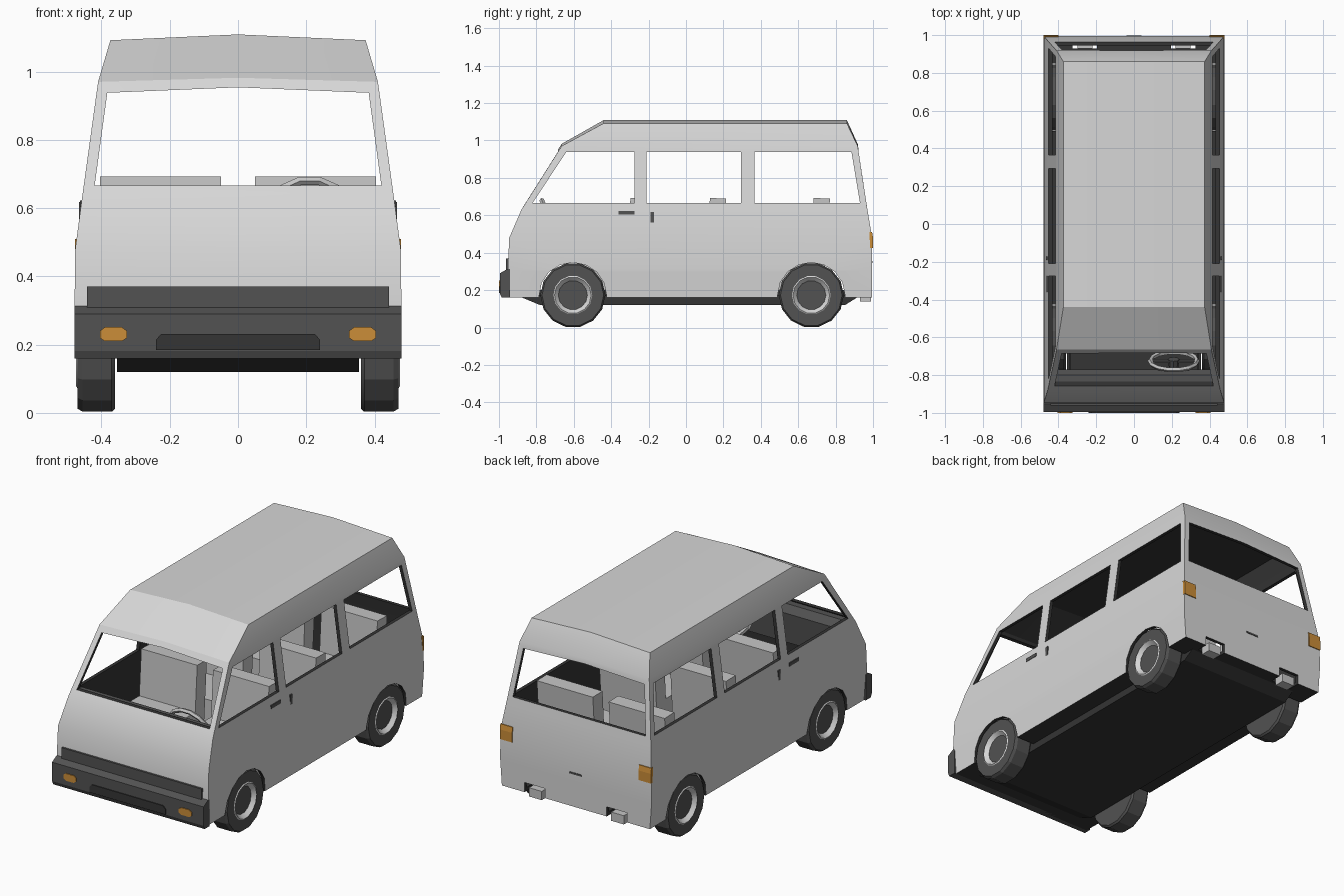
import bpy, bmesh, math
from mathutils import Matrix

if "Cube" in bpy.data.objects:
    bpy.data.objects.remove(bpy.data.objects["Cube"])


def material(name, r, g, b):
    m = bpy.data.materials.new(name)
    m.diffuse_color = (r, g, b, 1)
    m.use_nodes = True
    m.node_tree.nodes["Principled BSDF"].inputs["Base Color"].default_value = m.diffuse_color
    return m


BODY = material("light grey paint", 0.68, 0.68, 0.68)
DARK = material("dark interior", 0.035, 0.035, 0.035)
TRIM = material("charcoal trim", 0.085, 0.085, 0.085)
SEAT = material("seat grey", 0.56, 0.56, 0.56)
AMBER = material("amber lens", 0.6, 0.27, 0.04)


def finish(name, bm, *mats):
    bmesh.ops.recalc_face_normals(bm, faces=bm.faces)
    me = bpy.data.meshes.new(name)
    bm.to_mesh(me)
    bm.free()
    for m in mats:
        me.materials.append(m)
    ob = bpy.data.objects.new(name, me)
    bpy.context.collection.objects.link(ob)
    return ob


def prism(name, pts, a, b, axis, *mats):
    """Extrude a 2D outline: axis 'x' takes (y, z) points, axis 'y' takes (x, z)."""
    bm = bmesh.new()
    pos = (lambda p, t: (t, p[0], p[1])) if axis == 'x' else (lambda p, t: (p[0], t, p[1]))
    r0, r1 = ([bm.verts.new(pos(p, t)) for p in pts] for t in (a, b))
    n = len(pts)
    bm.faces.new(r0)
    bm.faces.new(r1[::-1])
    for i in range(n):
        bm.faces.new((r0[i], r0[(i + 1) % n], r1[(i + 1) % n], r1[i]))
    return finish(name, bm, *mats)


def box(name, x0, x1, y0, y1, z0, z1, mat):
    return prism(name, [(y0, z0), (y1, z0), (y1, z1), (y0, z1)], x0, x1, 'x', mat)


def smooth(ob, deg):
    bpy.ops.object.select_all(action='DESELECT')
    bpy.context.view_layer.objects.active = ob
    ob.select_set(True)
    bpy.ops.object.shade_smooth_by_angle(angle=math.radians(deg))


# Body shell: stacked rings of (z, half width, front y, back y, crown)
LEVELS = [(0.16, 0.468, -0.957, 0.995, 0), (0.31, 0.479, -0.953, 0.995, 0),
          (0.48, 0.477, -0.945, 0.995, 0), (0.63, 0.457, -0.88, 0.97, 0),
          (0.97, 0.41, -0.665, 0.918, 0.012), (1.092, 0.374, -0.44, 0.86, 0.017)]
bm = bmesh.new()
rings = []
for z, w, f, b, c in LEVELS:
    rings.append([bm.verts.new(p) for p in (
        (w, f, z), (w, b, z), (0, b, z + c), (-w, b, z), (-w, f, z), (0, f, z + c))])
for lo, hi in zip(rings, rings[1:]):
    for i in range(6):
        j = (i + 1) % 6
        bm.faces.new((lo[i], lo[j], hi[j], hi[i]))
for r in (rings[0], rings[-1]):
    for q in ((0, 1, 2, 5), (5, 2, 3, 4)):
        fc = bm.faces.new([r[i] for i in q])
        fc.material_index = int(r is rings[0])
body = finish("van_body", bm, BODY, DARK)
sol = body.modifiers.new("thickness", 'SOLIDIFY')
sol.thickness, sol.offset, sol.use_even_offset = 0.02, -1, True
sol.material_offset = sol.material_offset_rim = 1
bpy.context.view_layer.objects.active = body
bpy.ops.object.modifier_apply(modifier="thickness")


def cut(pts, a, b, axis):
    c = prism("cutter", pts, a, b, axis, BODY, DARK)
    c.hide_render = True
    for p in c.data.polygons:
        p.material_index = 1
    m = body.modifiers.new("cut", 'BOOLEAN')
    m.operation, m.solver, m.object = 'DIFFERENCE', 'EXACT', c
    bpy.context.view_layer.objects.active = body
    bpy.ops.object.modifier_apply(modifier="cut")
    bpy.data.objects.remove(c)


# Open windows: three per side, plus windscreen and rear window
Z0, Z1 = 0.667, 0.938
cut([(-0.82, Z0), (-0.275, Z0), (-0.275, Z1), (-0.64, Z1)], -1, 1, 'x')
cut([(-0.21, Z0), (0.295, Z0), (0.295, Z1), (-0.21, Z1)], -1, 1, 'x')
cut([(0.365, Z0), (0.93, Z0), (0.885, Z1), (0.365, Z1)], -1, 1, 'x')
cut([(-0.42, Z0), (0.42, Z0), (0.383, Z1), (0, Z1 + 0.016), (-0.383, Z1)], -1.3, 1.3, 'y')

# Wheel arches and rear notches
AXLES, WZ, WR = (-0.605, 0.67), 0.173, 0.174
for y in AXLES:
    arch = [(y + 0.18 * math.cos(math.pi * i / 8), WZ + 0.175 * math.sin(math.pi * i / 8)) for i in range(9)]
    arch = [(y + 0.18, 0.1)] + arch + [(y - 0.18, 0.1)]
    for s in (-1, 1):
        cut(arch, s * 0.345, s * 0.6, 'x')
for s in (-1, 1):
    cut([(s * 0.26 - 0.065, 0.1), (s * 0.26 + 0.065, 0.1),
         (s * 0.26 + 0.065, 0.215), (s * 0.26 - 0.065, 0.215)], 0.93, 1.1, 'y')
smooth(body, 25)

# Underbody and cabin floor
prism("underbody", [(-0.9, 0.17), (-0.78, 0.12), (0.85, 0.12), (0.93, 0.17)], -0.355, 0.355, 'x', DARK)
box("cabin_floor", -0.34, 0.34, -0.92, 0.92, 0.165, 0.2, DARK)

# Front bumper, upper grille strip, intake and lamps
prism("front_bumper", [(-0.94, 0.16), (-0.985, 0.16), (-0.995, 0.182), (-0.995, 0.29),
                       (-0.955, 0.313), (-0.94, 0.313)], -0.479, 0.479, 'x', TRIM)
box("grille_strip", -0.443, 0.443, -0.962, -0.945, 0.305, 0.37, TRIM)
prism("bumper_intake", [(-0.24, 0.184), (0.24, 0.184), (0.24, 0.215), (0.225, 0.231),
                        (-0.225, 0.231), (-0.24, 0.215)], -1.0, -0.99, 'y', DARK)
for s in (-1, 1):
    c = s * 0.365
    prism("front_indicator", [(c - 0.04, 0.22), (c - 0.025, 0.21), (c + 0.025, 0.21), (c + 0.04, 0.22),
                              (c + 0.04, 0.24), (c + 0.025, 0.251), (c - 0.025, 0.251), (c - 0.04, 0.24)],
          -1.0, -0.992, 'y', AMBER)
    # Tail lamps wrap the rear corners, following the body bend
    prism("tail_lamp", [(0.985, 0.425), (1.0, 0.425), (1.0, 0.48), (0.995, 0.51), (0.98, 0.51)],
          s * 0.4, s * 0.478, 'x', AMBER)
    # Towing brackets in the rear notches
    box("rear_bracket", s * 0.26 - 0.04, s * 0.26 + 0.04, 0.93, 0.99, 0.14, 0.19, SEAT)
    # Side handles
    box("front_door_handle", s * 0.452, s * 0.463, -0.36, -0.275, 0.603, 0.623, TRIM)
    box("sliding_door_handle", s * 0.452, s * 0.466, -0.19, -0.172, 0.555, 0.618, TRIM)
box("tailgate_handle", -0.04, 0.04, 0.985, 0.998, 0.345, 0.355, TRIM)

# Seats: three rows of two, cushion and back in one profile
for row, y in enumerate((-0.215, 0.21, 0.765)):
    prof = [(y - 0.36, 0.2), (y - 0.03, 0.2), (y + 0.005, 0.69), (y - 0.082, 0.692),
            (y - 0.1, 0.43), (y - 0.36, 0.43)]
    for s in (-1, 1):
        prism("seat", prof, s * 0.05, s * 0.404, 'x', SEAT)

# Dashboard, steering wheel and column
prism("dashboard", [(-0.9, 0.45), (-0.78, 0.45), (-0.77, 0.62), (-0.8, 0.66), (-0.85, 0.66), (-0.9, 0.58)],
      -0.43, 0.43, 'x', TRIM)
tilt = Matrix.Translation((0.21, -0.725, 0.567)) @ Matrix.Rotation(math.radians(112), 4, 'X')
bpy.ops.mesh.primitive_torus_add(major_segments=14, minor_segments=5, major_radius=0.125, minor_radius=0.013)
ring = bpy.context.object
ring.name = "steering_wheel"
ring.matrix_world = tilt
ring.data.materials.append(SEAT)
bm = bmesh.new()
bmesh.ops.create_cone(bm, cap_ends=True, segments=8, radius1=0.03, radius2=0.02, depth=0.1,
                      matrix=tilt @ Matrix.Translation((0, 0, 0.04)))
bmesh.ops.create_cube(bm, size=1, matrix=tilt @ Matrix.Diagonal((0.24, 0.03, 0.012, 1)))
finish("steering_column", bm, TRIM)

# Wheels: lathed tyre, pale dished rim ring and dark hub; (radius, x, material of next band)
PROFILE = [(0.09, 0.36, 0), (0.165, 0.36, 0), (WR, 0.37, 0), (WR, 0.455, 0), (0.165, 0.47, 0),
           (0.104, 0.47, 1), (0.098, 0.474, 1), (0.078, 0.452, 0)]
N = 14
for y in AXLES:
    for s in (-1, 1):
        bm = bmesh.new()
        loops = [[bm.verts.new((s * x, y + r * math.sin(2 * math.pi * (i + 0.5) / N),
                                WZ + r * math.cos(2 * math.pi * (i + 0.5) / N))) for i in range(N)]
                 for r, x, _ in PROFILE]
        for k in range(len(loops) - 1):
            for i in range(N):
                j = (i + 1) % N
                f = bm.faces.new((loops[k][i], loops[k][j], loops[k + 1][j], loops[k + 1][i]))
                f.material_index = PROFILE[k][2]
        bm.faces.new(loops[0])
        bm.faces.new(loops[-1])
        smooth(finish("wheel", bm, TRIM, BODY), 20)
